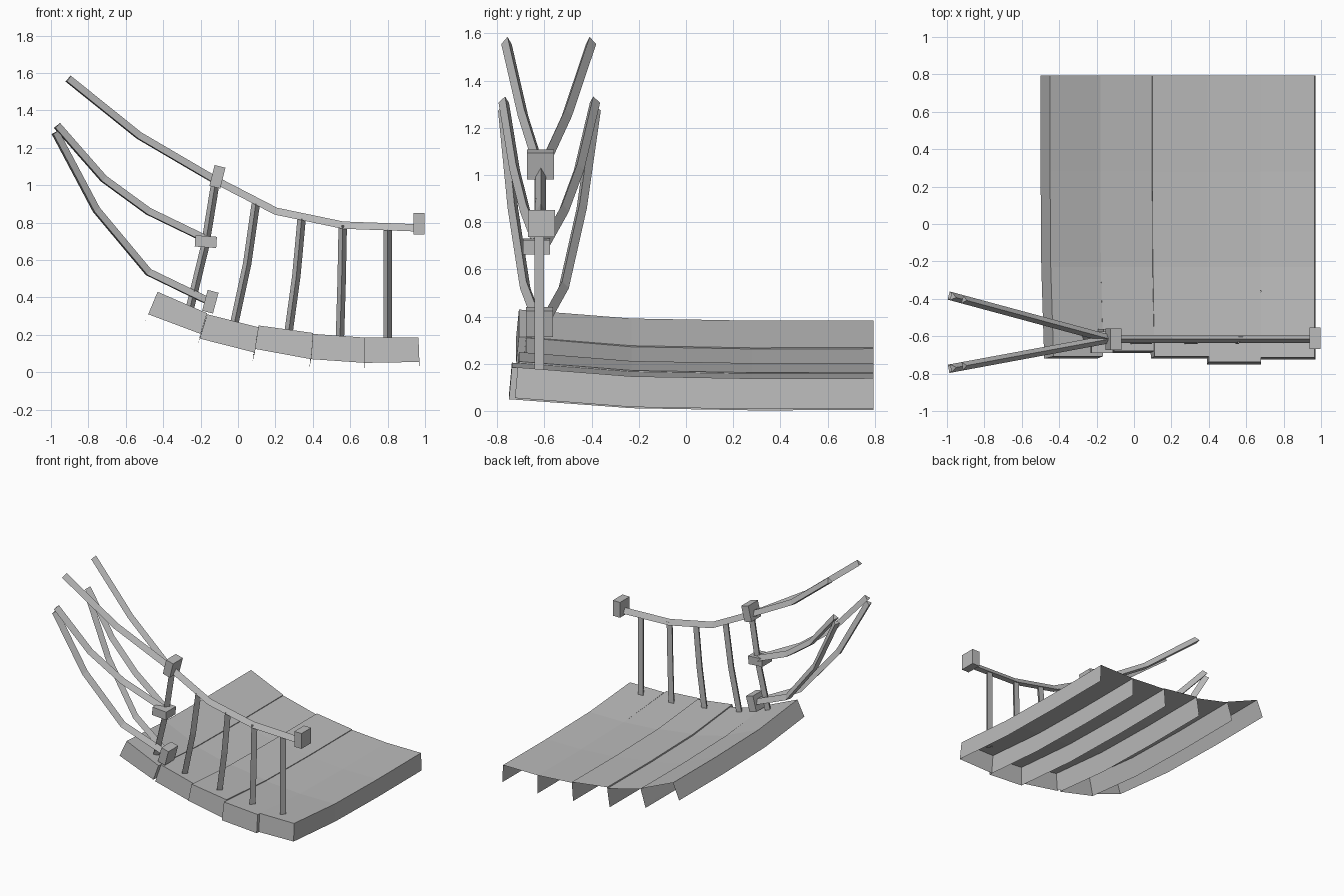
import bpy, bmesh, math
from mathutils import Vector, Matrix

cube = bpy.data.objects.get("Cube")
if cube:
    bpy.data.objects.remove(cube, do_unlink=True)

grey = bpy.data.materials.new("plain grey")
grey.use_nodes = True
colour = (0.5, 0.5, 0.5, 1)
grey.diffuse_color = colour
grey.node_tree.nodes["Principled BSDF"].inputs["Base Color"].default_value = colour


def finish(bm, name):
    bmesh.ops.recalc_face_normals(bm, faces=bm.faces)
    mesh = bpy.data.meshes.new(name)
    bm.to_mesh(mesh)
    bm.free()
    mesh.materials.append(grey)
    obj = bpy.data.objects.new(name, mesh)
    bpy.context.collection.objects.link(obj)
    return obj


def plank(name, front, section):
    """Curved board open below and at the back; section runs
    bottom left, top left, top right, bottom right."""
    bm = bmesh.new()
    rows = []
    for y, drop in ((front, 0), (-0.23, 0.038), (0.28, 0.047), (0.795, 0.046)):
        row = []
        for i, (x, z) in enumerate(section):
            lean = 0.012 if y == front and i in (1, 2) else 0
            shift = 0.4 * drop * (0.97 - x) / 1.4
            row.append(bm.verts.new((x - shift, y + lean, z - drop)))
        rows.append(row)
    for a, b in zip(rows, rows[1:]):
        for i in range(3):
            bm.faces.new((a[i], a[i + 1], b[i + 1], b[i]))
    bm.faces.new(rows[0])
    finish(bm, name)


def rod(name, points, ref=(0, 0, 1), radius=0.026):
    """Three-sided bar along a path, with its ridge towards ref."""
    pts = [Vector(p) for p in points]
    bm = bmesh.new()
    rings = []
    for i, p in enumerate(pts):
        before = (p - pts[i - 1]).normalized() if i else Vector()
        after = (pts[i + 1] - p).normalized() if i < len(pts) - 1 else Vector()
        d = (before + after).normalized()
        side = d.cross(Vector(ref)).normalized()
        up = side.cross(d)
        ring = []
        for k in range(3):
            a = k * math.tau / 3
            ring.append(bm.verts.new(p + radius * (up * math.cos(a) + side * math.sin(a))))
        rings.append(ring)
    for a, b in zip(rings, rings[1:]):
        for k in range(3):
            j = (k + 1) % 3
            bm.faces.new((a[k], a[j], b[j], b[k]))
    bm.faces.new(rings[0])
    bm.faces.new(rings[-1])
    finish(bm, name)


def block(name, centre, size, tilt):
    bm = bmesh.new()
    bmesh.ops.create_cube(bm, size=1, matrix=Matrix.Translation(centre)
                          @ Matrix.Rotation(math.radians(tilt), 4, 'Y')
                          @ Matrix.Diagonal((*size, 1)))
    finish(bm, name)


# Deck boards, from right to left of the model
plank("plank_1", -0.72, [(-0.48, 0.31), (-0.43, 0.43), (-0.165, 0.315), (-0.2, 0.205)])
plank("plank_2", -0.69, [(-0.205, 0.18), (-0.165, 0.31), (0.11, 0.24), (0.09, 0.105)])
plank("plank_3", -0.72, [(0.09, 0.125), (0.11, 0.25), (0.4, 0.21), (0.39, 0.07)])
plank("plank_4", -0.75, [(0.39, 0.07), (0.4, 0.205), (0.68, 0.185), (0.68, 0.05)])
plank("plank_5", -0.725, [(0.68, 0.05), (0.68, 0.185), (0.965, 0.185), (0.97, 0.055)])

# Railing posts
Y = -0.615
posts = [((0.8, 0.17), (0.8, 0.76)), ((0.545, 0.18), (0.56, 0.785)),
         ((0.27, 0.21), (0.34, 0.82)), ((-0.02, 0.26), (0.095, 0.9)),
         ((-0.26, 0.33), (-0.12, 1.02))]
for i, (foot, head) in enumerate(posts):
    mid = ((foot[0] + head[0]) / 2 + 0.1 * (head[0] - foot[0]), Y, (foot[1] + head[1]) / 2)
    rod(f"post_{i + 1}", [(foot[0], Y, foot[1]), mid, (head[0], Y, head[1])], (0, -1, 0))

# Top rail
rod("top_rail", [(x, Y, z) for x, z in
                 ((0.97, 0.765), (0.56, 0.78), (0.2, 0.855), (-0.12, 1.02))])

# Three pairs of ropes spreading out from the end post
ropes = {"upper": [(-0.12, 1.02), (-0.53, 1.26), (-0.91, 1.565)],
         "middle": [(-0.16, 0.7), (-0.48, 0.855), (-0.72, 1.03), (-0.97, 1.315)],
         "lower": [(-0.16, 0.375), (-0.48, 0.53), (-0.76, 0.865), (-0.98, 1.28)]}
for level, path in ropes.items():
    for side, spread in (("back", 0.27), ("front", -0.185)):
        rod(f"{level}_{side}_rope",
            [(x, Y - spread * (x + 0.13), z) for x, z in path])

# Blocks where the ropes and rail are fastened
block("rail_end_block", (0.967, -0.612, 0.795), (0.06, 0.115, 0.115), 0)
block("upper_block", (-0.11, -0.617, 1.045), (0.06, 0.115, 0.115), 14)
block("middle_block", (-0.172, -0.633, 0.698), (0.115, 0.115, 0.06), 4)
block("lower_block", (-0.148, -0.62, 0.377), (0.06, 0.115, 0.115), 15)
